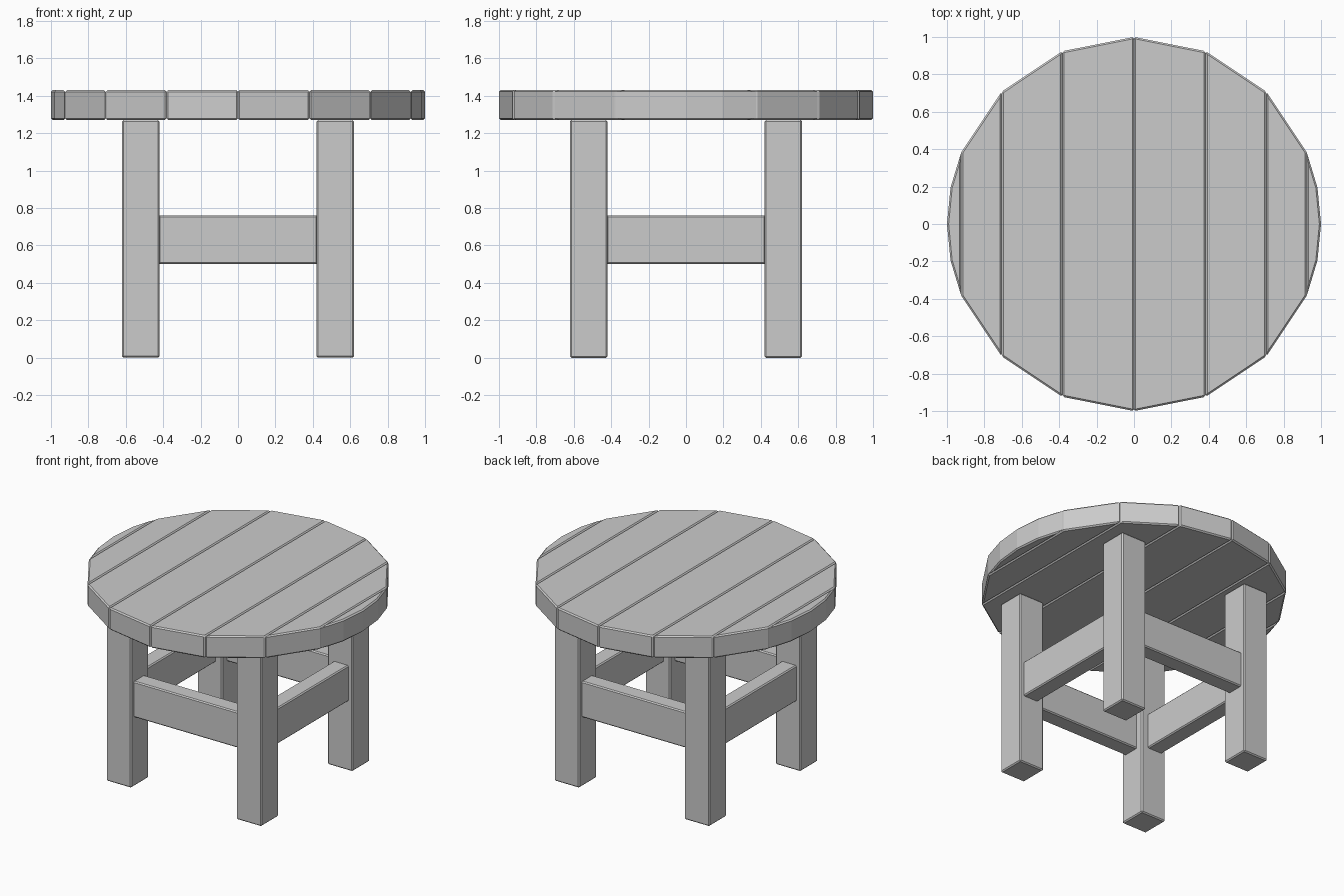
import bpy, bmesh, math

if "Cube" in bpy.data.objects:
    bpy.data.objects.remove(bpy.data.objects["Cube"])

SIDES = 16
TOP_LOW, TOP_HIGH = 1.27, 1.43


def prism(name, outline, z0, z1, bevel):
    """Extrude an anticlockwise outline upward and soften its edges."""
    bm = bmesh.new()
    face = bm.faces.new([bm.verts.new((x, y, z0)) for x, y in outline])
    new = bmesh.ops.extrude_face_region(bm, geom=[face])["geom"]
    verts = [v for v in new if isinstance(v, bmesh.types.BMVert)]
    bmesh.ops.translate(bm, verts=verts, vec=(0, 0, z1 - z0))
    bmesh.ops.recalc_face_normals(bm, faces=bm.faces)
    mesh = bpy.data.meshes.new(name)
    bm.to_mesh(mesh)
    bm.free()
    obj = bpy.data.objects.new(name, mesh)
    bpy.context.collection.objects.link(obj)
    mod = obj.modifiers.new("soft_edges", "BEVEL")
    mod.width = bevel
    mod.segments = 1
    mod.limit_method = "ANGLE"
    mod.angle_limit = math.radians(40)
    return obj


def box(name, x, y, z0, z1, sx, sy, bevel=0.008):
    a, b = sx / 2, sy / 2
    return prism(name, [(x - a, y - b), (x + a, y - b), (x + a, y + b), (x - a, y + b)],
                 z0, z1, bevel)


def rim(step):
    """Point on the round top, counted in steps from the +y end toward +x."""
    t = 2 * math.pi * step / SIDES
    return math.sin(t), math.cos(t)


# Round top: straight planks split at the rim corners
for side, label in ((1, "right"), (-1, "left")):
    for i in range(4):
        (xa, ya), (xb, yb) = rim(i), rim(i + 1)
        if i < 3:
            pts = [(xa, ya), (xa, -ya), (xb, -yb), (xb, yb)]
        else:  # end plank with a finer curved edge
            pts = [rim(s) for s in (3, 5, 4.5, 4, 3.5)]
        prism(f"top_plank_{label}_{i + 1}", [(side * x, y) for x, y in pts],
              TOP_LOW, TOP_HIGH, 0.009)

# Four square legs
for sx, xl in ((-1, "left"), (1, "right")):
    for sy, yl in ((-1, "front"), (1, "back")):
        box(f"{yl}_{xl}_leg", sx * 0.52, sy * 0.52, 0, TOP_LOW, 0.2, 0.2)

# Stretchers between the legs
for s, yl, xl in ((-1, "front", "left"), (1, "back", "right")):
    box(f"{yl}_stretcher", 0, s * 0.53, 0.5, 0.76, 0.85, 0.12)
    box(f"{xl}_stretcher", s * 0.53, 0, 0.5, 0.76, 0.12, 0.85)
